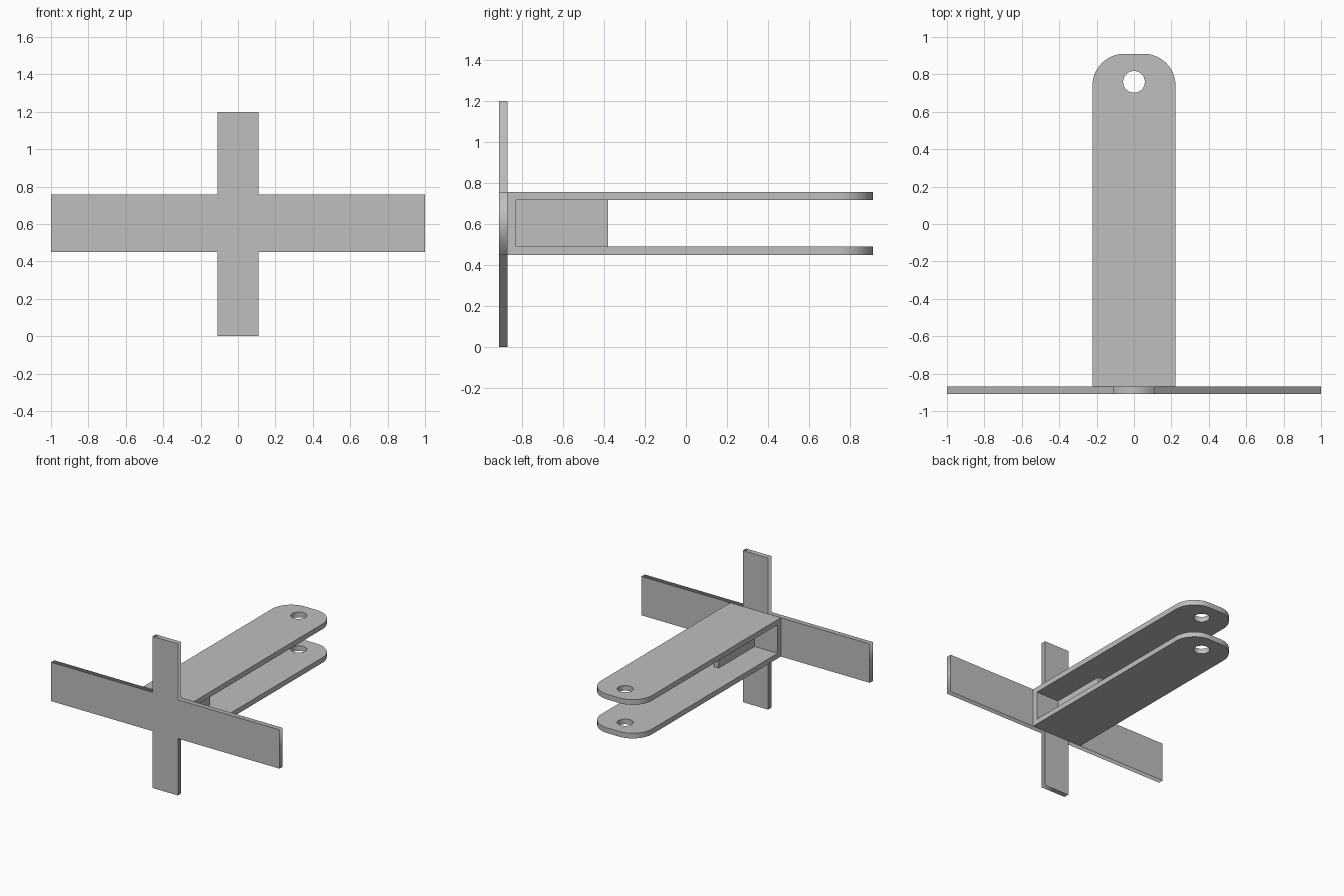
import bpy
import bmesh
from math import sin, cos, pi
from mathutils import Matrix, Vector

cube = bpy.data.objects.get("Cube")
if cube:
    bpy.data.objects.remove(cube, do_unlink=True)

# Single plain grey material
GREY = (0.52, 0.52, 0.52, 1)
mat = bpy.data.materials.new("plain_grey")
mat.use_nodes = True
mat.diffuse_color = GREY
mat.node_tree.nodes["Principled BSDF"].inputs["Base Color"].default_value = GREY

# Main dimensions
FRONT, TIP = -0.91, 0.91
T = 0.041                      # plate thickness
BOTTOM, TOP = 0.45, 0.757      # height range of the fork
ARM_W, POST_W = 0.222, 0.11    # half widths
BACK = FRONT + T               # back face of the cross plate


def add_object(name, bm):
    mesh = bpy.data.meshes.new(name)
    bmesh.ops.recalc_face_normals(bm, faces=bm.faces)
    bm.to_mesh(mesh)
    bm.free()
    mesh.materials.append(mat)
    obj = bpy.data.objects.new(name, mesh)
    bpy.context.collection.objects.link(obj)
    return obj


def box(name, lo, hi):
    lo, hi = Vector(lo), Vector(hi)
    bm = bmesh.new()
    bmesh.ops.create_cube(bm, size=1)
    bmesh.ops.scale(bm, vec=hi - lo, verts=bm.verts)
    bmesh.ops.translate(bm, vec=(lo + hi) / 2, verts=bm.verts)
    return add_object(name, bm)


def plate(name, outlines, matrix):
    """Flat plate of thickness T centred on its plane; inner outlines become holes."""
    curve = bpy.data.curves.new(name + "_outline", "CURVE")
    curve.dimensions = "2D"
    curve.fill_mode = "BOTH"
    curve.extrude = T / 2
    for points in outlines:
        spline = curve.splines.new("POLY")
        spline.points.add(len(points) - 1)
        for point, (x, y) in zip(spline.points, points):
            point.co = (x, y, 0, 1)
        spline.use_cyclic_u = True
    temp = bpy.data.objects.new(name + "_outline", curve)
    bpy.context.collection.objects.link(temp)
    graph = bpy.context.evaluated_depsgraph_get()
    mesh = bpy.data.meshes.new_from_object(temp.evaluated_get(graph))
    bm = bmesh.new()
    bm.from_mesh(mesh)
    bpy.data.objects.remove(temp, do_unlink=True)
    bpy.data.curves.remove(curve)
    bpy.data.meshes.remove(mesh)
    bmesh.ops.remove_doubles(bm, verts=bm.verts, dist=0.0001)
    bm.transform(matrix)
    return add_object(name, bm)


def arc(cx, cy, r, start, end, steps):
    angles = [start + (end - start) * i / steps for i in range(steps + 1)]
    return [(cx + r * cos(a), cy + r * sin(a)) for a in angles]


# Cross-shaped front plate
mid_z = 0.6
half_h = (TOP - BOTTOM) / 2
bar_z = (TOP + BOTTOM) / 2
quarter = [(1, BOTTOM), (1, TOP), (POST_W, TOP), (POST_W, 2 * mid_z)]
cross = [(POST_W, 0), (POST_W, BOTTOM)] + quarter
cross += [(-x, z) for x, z in reversed(cross)]
plate("cross_plate", [cross],
      Matrix.Translation((0, FRONT + T / 2, 0)) @ Matrix.Rotation(pi / 2, 4, "X"))

# Two fork arms with rounded ends and pin holes
R = 0.17
arm = [(-ARM_W, BACK), (ARM_W, BACK)]
arm += arc(ARM_W - R, TIP - R, R, 0, pi / 2, 16)
arm += arc(R - ARM_W, TIP - R, R, pi / 2, pi, 16)
hole = arc(0, 0.76, 0.058, 0, 2 * pi, 40)[:-1]
for name, z in (("lower_arm", BOTTOM + T / 2), ("upper_arm", TOP - T / 2)):
    obj = plate(name, [arm, hole], Matrix.Translation((0, 0, z)))
    bpy.context.view_layer.objects.active = obj
    obj.select_set(True)
    bpy.ops.object.shade_smooth_by_angle(angle=pi / 6)
    obj.select_set(False)

# Web joining the arms behind the cross plate, and the central rib
WEB_BACK = BACK + T
box("fork_web", (-ARM_W, BACK, BOTTOM + T), (ARM_W, WEB_BACK, TOP - T))
box("centre_rib", (-T / 2, WEB_BACK, BOTTOM + T), (T / 2, -0.38, TOP - T))
